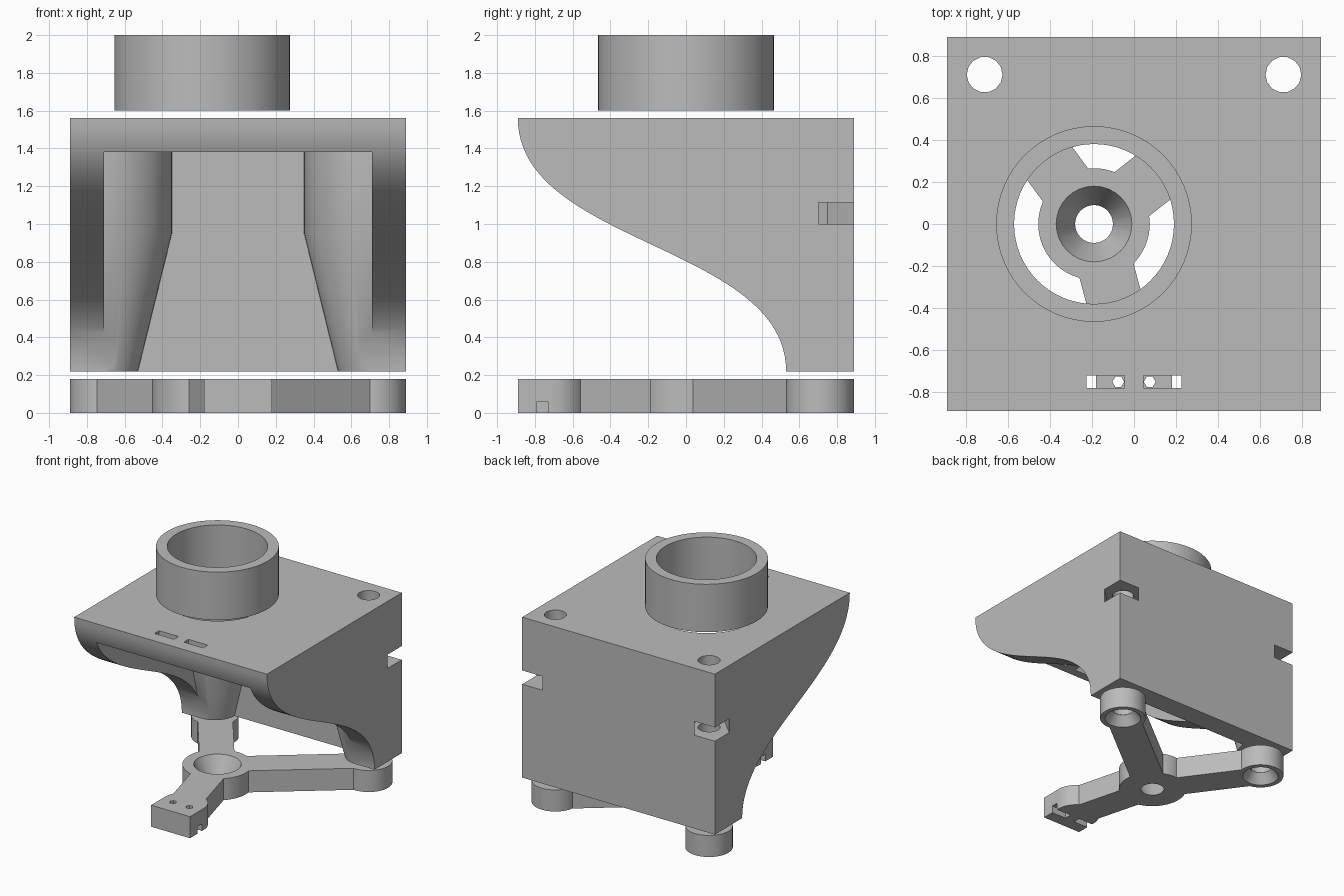
import bpy, bmesh, math
from mathutils import Vector

cube = bpy.data.objects.get("Cube")
if cube:
    bpy.data.objects.remove(cube, do_unlink=True)

grey = bpy.data.materials.new("plain_grey")
grey.use_nodes = True
grey.diffuse_color = (0.5, 0.5, 0.5, 1)
grey.node_tree.nodes["Principled BSDF"].inputs["Base Color"].default_value = (0.5, 0.5, 0.5, 1)

HALF = 0.89          # half width of the housing
WALL = 0.18          # wall and tripod thickness
POST = 0.71          # corner screw position
BOTTOM, TOP = 0.22, 1.56
HUB = Vector((-0.19, 0))


def make(name, bm):
    bmesh.ops.recalc_face_normals(bm, faces=bm.faces)
    mesh = bpy.data.meshes.new(name)
    bm.to_mesh(mesh)
    bm.free()
    mesh.materials.append(grey)
    ob = bpy.data.objects.new(name, mesh)
    bpy.context.collection.objects.link(ob)
    return ob


def loft(name, rings):
    """Solid through a stack of equal-length point rings."""
    bm = bmesh.new()
    rows = [[bm.verts.new(p) for p in ring] for ring in rings]
    n = len(rows[0])
    for a, b in zip(rows, rows[1:]):
        for i in range(n):
            j = (i + 1) % n
            bm.faces.new((a[i], a[j], b[j], b[i]))
    bm.faces.new(rows[0][::-1])
    bm.faces.new(rows[-1])
    return make(name, bm)


def lathe(name, centre, profile, sides=64, turn=0.0):
    def ring(r, z):
        angles = [turn + math.tau * i / sides for i in range(sides)]
        return [(centre[0] + r * math.cos(a), centre[1] + r * math.sin(a), z) for a in angles]
    return loft(name, [ring(r, z) for r, z in profile])


def prism(name, outline, z0, z1):
    return loft(name, [[(x, y, z) for x, y in outline] for z in (z0, z1)])


def box(name, x0, x1, y0, y1, z0, z1):
    return prism(name, [(x0, y0), (x1, y0), (x1, y1), (x0, y1)], z0, z1)


def combine(ob, helper, operation):
    """Apply a boolean and discard the helper."""
    helper.hide_render = True
    mod = ob.modifiers.new("boolean", 'BOOLEAN')
    mod.operation, mod.solver, mod.object = operation, 'EXACT', helper
    bpy.context.view_layer.update()
    graph = bpy.context.evaluated_depsgraph_get()
    mesh = bpy.data.meshes.new_from_object(ob.evaluated_get(graph))
    ob.modifiers.clear()
    ob.data = mesh
    bpy.data.objects.remove(helper, do_unlink=True)


def cut(ob, helper):
    combine(ob, helper, 'DIFFERENCE')


def join(ob, helper):
    combine(ob, helper, 'UNION')


# Housing: S-curved side profile swept across the width
outline = []
steps = 48
for i in range(steps + 1):
    t = i / steps
    s = 1 - t
    y = -HALF + (0.53 + HALF) * (3 * t * t - 2 * t ** 3)
    mid = (TOP + BOTTOM) / 2
    z = TOP * s ** 3 + 3 * mid * s * t + BOTTOM * t ** 3
    outline.append((y, z))
outline += [(HALF, BOTTOM), (HALF, TOP)]
housing = loft("housing", [[(x, y, z) for y, z in outline] for x in (-HALF, HALF)])

# Cavity, leaving flared screw posts in the back corners
cavity = box("cavity", -POST, POST, -1.2, POST, 0.1, TOP - WALL)
for side in (-1, 1):
    cut(cavity, lathe("post", (side * POST, POST),
                      [(0.15, 0.098), (0.36, 0.95), (0.36, 1.5)]))
cut(housing, cavity)

# Round duct opening in the roof
cut(housing, lathe("duct_hole", HUB, [(0.396, 1.3), (0.396, 1.7)]))

# Screw bores, nut slots open to the corners, and strap slots
flat = 0.134
radius = flat / math.cos(math.pi / 6)
for side in (-1, 1):
    cut(housing, lathe("bore", (side * POST, POST), [(0.085, 0.1), (0.085, 1.7)], 14))
    slot = [(-radius, 0), (-radius / 2, flat), (0.5, flat), (0.5, -flat), (-radius / 2, -flat)]
    k = math.sqrt(0.5)
    slot = [(side * (POST + (u - v) * k), POST + (u + v) * k) for u, v in slot]
    cut(housing, prism("nut_slot", slot, 1.0, 1.115))
    xs = sorted((side * 0.045, side * 0.225))
    cut(housing, box("strap_slot", *xs, -0.78, -0.72, 1.1, 1.7))

# Floating collar above the duct opening
collar = lathe("collar", HUB, [(0.465, 1.6), (0.465, 2.0)])
cut(collar, lathe("collar_bore", HUB, [(0.38, 1.5), (0.38, 2.1)]))

# Tripod bracket: hub, three arms, two round feet and a squared front foot
tripod = lathe("tripod", HUB, [(0.265, 0), (0.265, WALL)])
feet = [Vector((-POST, POST)), Vector((POST, POST)), Vector((0, -POST))]
for foot in feet:
    along = (foot - HUB).normalized()
    across = Vector((-along.y, along.x)) * 0.133
    join(tripod, prism("arm", [HUB + across, HUB - across, foot - across, foot + across], 0, WALL))
    join(tripod, lathe("foot", foot, [(0.18, 0), (0.18, WALL)], 48))
join(tripod, box("front_foot", -0.18, 0.18, -HALF, -POST, 0, WALL))

# Conical hub seat, countersunk feet, strap holes and grooves
cut(tripod, lathe("hub_seat", HUB, [(0.08, -0.02), (0.19, 0.2)], 32))
for side in (-1, 1):
    centre = (side * POST, POST)
    cut(tripod, lathe("foot_bore", centre, [(0.085, -0.1), (0.085, 0.3)], 14))
    cut(tripod, lathe("countersink", centre, [(0.155, -0.02), (0.085, 0.08)], 32))
    cut(tripod, lathe("strap_hole", (side * 0.075, -0.75), [(0.028, -0.1), (0.028, 0.3)], 6))
    xs = sorted((side * 0.045, side * 0.25))
    cut(tripod, box("strap_groove", *xs, -0.79, -0.73, -0.1, 0.06))

# Smooth curved faces, keep edges crisp
for ob in (housing, collar, tripod):
    bpy.ops.object.select_all(action='DESELECT')
    ob.select_set(True)
    bpy.context.view_layer.objects.active = ob
    bpy.ops.object.shade_smooth_by_angle(angle=math.radians(28))
